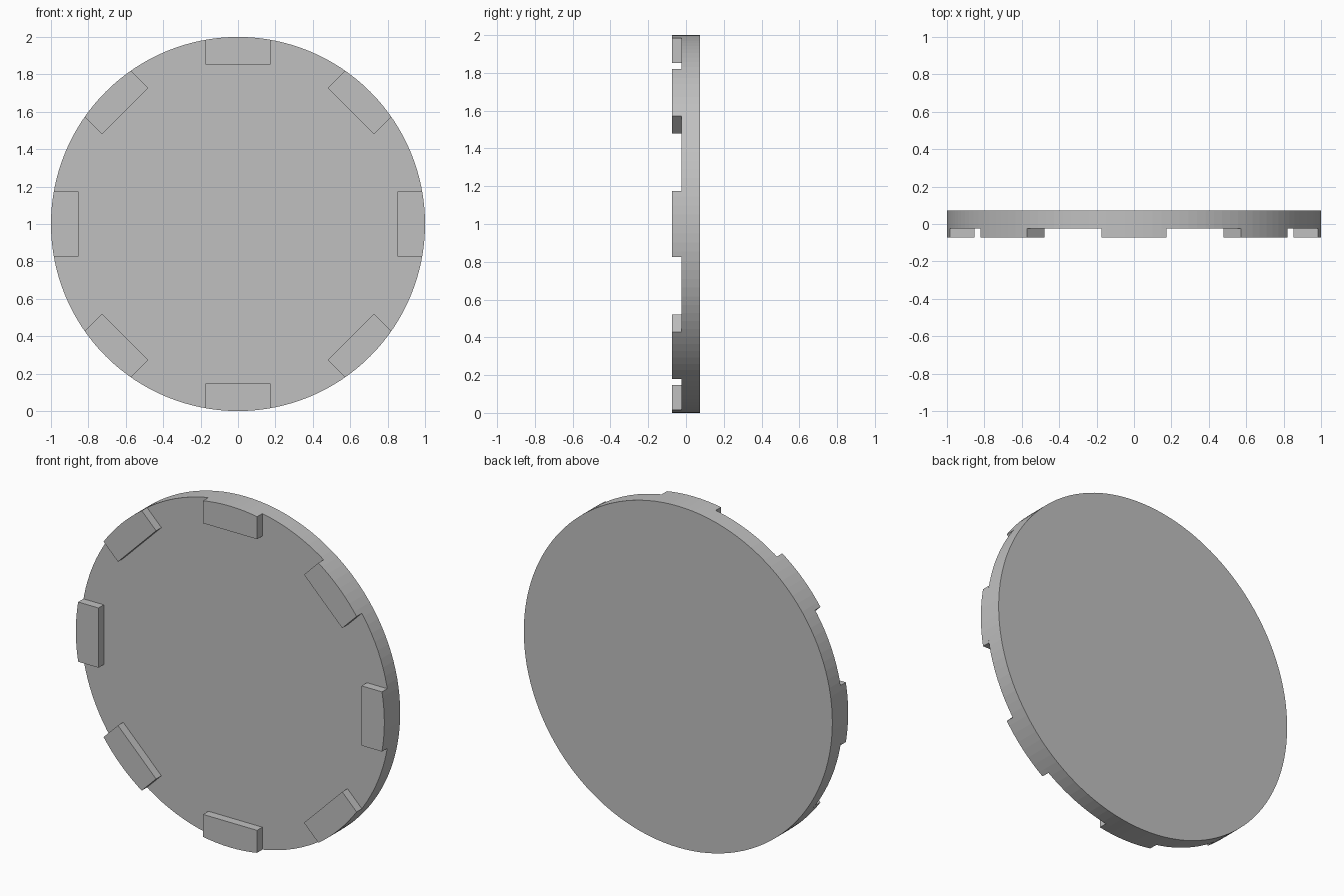
import bpy, bmesh, math
from mathutils import Matrix

if "Cube" in bpy.data.objects:
    bpy.data.objects.remove(bpy.data.objects["Cube"])

RADIUS, SEGMENTS = 1.0, 128
BACK, FACE, FRONT = 0.0735, -0.0245, -0.0735   # depths along y
TAB_HALF, TAB_INNER = 0.175, 0.853

grey = bpy.data.materials.new("light grey")
grey.diffuse_color = (0.53, 0.53, 0.53, 1)
grey.use_nodes = True
grey.node_tree.nodes["Principled BSDF"].inputs["Base Color"].default_value = grey.diffuse_color


def extrude_outline(name, outline, y0, y1):
    """Solid made by sweeping an (x, z) outline from y0 back to y1."""
    bm = bmesh.new()
    face = bm.faces.new([bm.verts.new((x, y0, z)) for x, z in outline])
    swept = bmesh.ops.extrude_face_region(bm, geom=[face], use_keep_orig=True)
    verts = [v for v in swept["geom"] if isinstance(v, bmesh.types.BMVert)]
    bmesh.ops.translate(bm, verts=verts, vec=(0, y1 - y0, 0))
    bmesh.ops.recalc_face_normals(bm, faces=bm.faces[:])
    mesh = bpy.data.meshes.new(name)
    bm.to_mesh(mesh)
    bm.free()
    mesh.materials.append(grey)
    obj = bpy.data.objects.new(name, mesh)
    bpy.context.collection.objects.link(obj)
    obj.location.z = RADIUS
    return obj


def rim_point(angle):
    return RADIUS * math.cos(angle), RADIUS * math.sin(angle)


# Round plate
step = 2 * math.pi / SEGMENTS
extrude_outline("disc", [rim_point(i * step) for i in range(SEGMENTS)], FACE, BACK)

# Eight raised tabs: straight inner edge and sides, outer edge flush with the rim
reach = math.asin(TAB_HALF / RADIUS)
n = int(reach / step)
angles = [-reach] + [i * step for i in range(-n, n + 1)] + [reach]
tab_outline = [(TAB_INNER, -TAB_HALF)] + [rim_point(a) for a in angles] + [(TAB_INNER, TAB_HALF)]
for i in range(8):
    tab = extrude_outline(f"rim_tab_{i + 1}", tab_outline, FRONT, FACE)
    tab.data.transform(Matrix.Rotation(i * math.pi / 4, 4, 'Y'))
